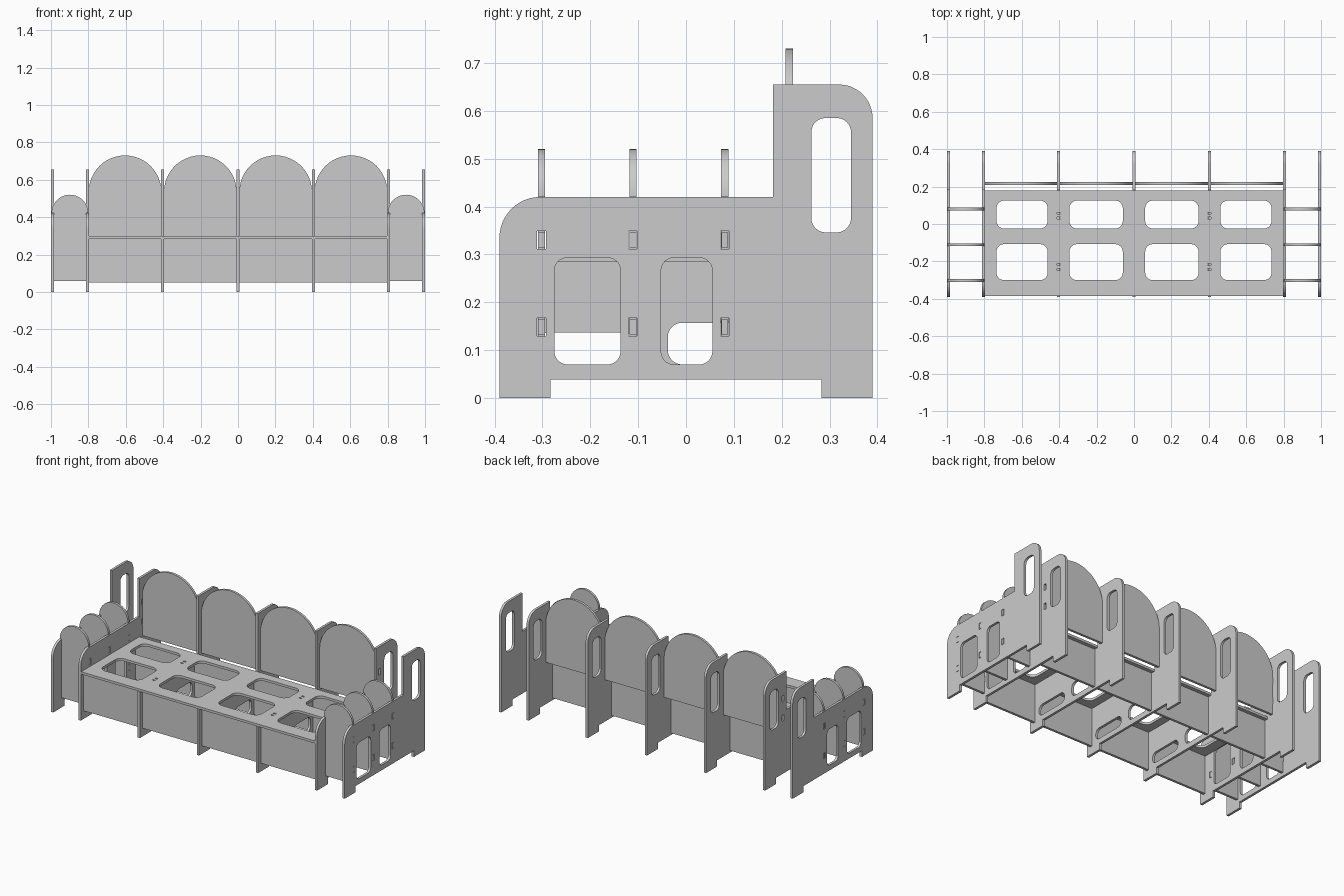
import bpy, math
from mathutils import Matrix, Vector

if "Cube" in bpy.data.objects:
    bpy.data.objects.remove(bpy.data.objects["Cube"])

T = 0.015  # sheet thickness

# local sheet axes (a, b, normal) -> world
AXES = {
    'X': Matrix(((0, 0, 1), (1, 0, 0), (0, 1, 0))),   # a=y, b=z
    'Y': Matrix(((1, 0, 0), (0, 0, -1), (0, 1, 0))),  # a=x, b=z
    'Z': Matrix.Identity(3),                          # a=x, b=y
}


def rounded(pts, n=12):
    """Right-angled outline; each point is (a, b) or (a, b, radius)."""
    out = []
    for i, q in enumerate(pts):
        p = Vector(q[:2])
        r = q[2] if len(q) > 2 else 0
        if r == 0:
            out.append(p)
            continue
        u = (Vector(pts[i - 1][:2]) - p).normalized() * r
        v = (Vector(pts[(i + 1) % len(pts)][:2]) - p).normalized() * r
        for k in range(n + 1):
            t = math.pi / 2 * k / n
            out.append(p + u + v - v * math.cos(t) - u * math.sin(t))
    return [p for i, p in enumerate(out) if (p - out[i - 1]).length > 1e-5]


def box(a0, a1, b0, b1, r=0.0):
    return [(a0, b0, r), (a1, b0, r), (a1, b1, r), (a0, b1, r)]


def slot(a, b, w=0.018, h=0.038):
    return box(a - w / 2, a + w / 2, b - h / 2, b + h / 2)


def sheet(name, axis, pos, outline, holes=(), thick=T):
    """Flat sheet with holes, centred on pos along its normal axis."""
    cu = bpy.data.curves.new(name, 'CURVE')
    cu.dimensions = '2D'
    cu.fill_mode = 'BOTH'
    cu.extrude = thick / 2
    for loop in [outline, *holes]:
        pts = rounded(loop)
        s = cu.splines.new('POLY')
        s.points.add(len(pts) - 1)
        for sp, p in zip(s.points, pts):
            sp.co = (p.x, p.y, 0, 1)
        s.use_cyclic_u = True
    tmp = bpy.data.objects.new(name + "_curve", cu)
    bpy.context.collection.objects.link(tmp)
    dg = bpy.context.evaluated_depsgraph_get()
    me = bpy.data.meshes.new_from_object(tmp.evaluated_get(dg))
    bpy.data.objects.remove(tmp)
    m = AXES[axis].to_4x4()
    m.translation = Vector([pos if c == axis else 0 for c in 'XYZ'])
    me.transform(m)
    ob = bpy.data.objects.new(name, me)
    bpy.context.collection.objects.link(ob)
    bpy.ops.object.select_all(action='DESELECT')
    ob.select_set(True)
    bpy.context.view_layer.objects.active = ob
    bpy.ops.object.shade_smooth_by_angle(angle=math.radians(30))
    return ob


FEET = [(-0.39, 0), (-0.283, 0), (-0.283, 0.038), (0.283, 0.038), (0.283, 0), (0.39, 0)]
BACK_TOP = [(0.39, 0.655, 0.07), (0.182, 0.655)]
HANDLE = box(0.262, 0.345, 0.346, 0.585, 0.03)
ARM_Y = (-0.302, -0.111, 0.081)
TAB_Z = (0.148, 0.33)
BACK_Y = 0.216

# end panels with arm height, windows and slots
arm_profile = FEET + BACK_TOP + [(0.182, 0.42), (-0.39, 0.42, 0.085)]
windows = [HANDLE, box(-0.275, -0.137, 0.07, 0.293, 0.027),
           box(-0.052, 0.055, 0.07, 0.293, 0.027)]
arm_slots = [slot(y, z) for y in ARM_Y for z in TAB_Z]
back_slots = [slot(BACK_Y, z) for z in (0.38, 0.5)]
for side, s in (("left", -1), ("right", 1)):
    sheet(side + "_outer_end", 'X', s * 0.9925, arm_profile, windows + arm_slots)
    sheet(side + "_inner_end", 'X', s * 0.805, arm_profile,
          windows + arm_slots + back_slots)

# middle ribs carrying the seat
rib_profile = FEET + BACK_TOP + [(0.182, 0.284), (-0.39, 0.284)]
rib_holes = [HANDLE, box(-0.315, -0.10, 0.07, 0.137, 0.03),
             box(-0.038, 0.12, 0.07, 0.157, 0.03)]
for name, x in (("left", -0.403), ("centre", 0), ("right", 0.403)):
    sheet(name + "_rib", 'X', x, rib_profile, rib_holes)

# seat board with eight rounded openings and tenon slots
seat_holes = []
for s in (-1, 1):
    for x0, x1 in ((0.06, 0.345), (0.462, 0.735)):
        for y0, y1 in ((-0.3, -0.108), (-0.024, 0.125)):
            a, b = sorted((s * x0, s * x1))
            seat_holes.append(box(a, b, y0, y1, 0.04))
    for y in (0.045, -0.23):
        for d in (-0.013, 0.013):
            seat_holes.append(slot(s * 0.403, y + d, 0.018, 0.009))
sheet("seat", 'Z', 0.2915, box(-0.7975, 0.7975, -0.386, 0.18), seat_holes)

# arched back panels, front and rear skirts in each bay
for i, cx in enumerate((-0.604, -0.2015, 0.2015, 0.604)):
    w = 0.194
    sheet(f"back_panel_{i + 1}", 'Y', BACK_Y, box(cx - w, cx + w, 0.295, 0.295) [:2]
          + [(cx + w, 0.73, w), (cx - w, 0.73, w)])
    for name, y in (("front_skirt", -0.355), ("rear_skirt", 0.15)):
        sheet(f"{name}_{i + 1}", 'Y', y, box(cx - w, cx + w, 0.05, 0.284))

# arched arm panels between the end panels, with through tabs
for side, s in (("left", -1), ("right", 1)):
    cx, w, r = s * 0.8988, 0.086, 0.098
    arch = [(cx - w, 0.06), (cx + w, 0.06), (cx + w, 0.421), (cx + r, 0.421),
            (cx + r, 0.52, r), (cx - r, 0.52, r), (cx - r, 0.421), (cx - w, 0.421)]
    for i, y in enumerate(ARM_Y):
        sheet(f"{side}_arm_panel_{i + 1}", 'Y', y, arch)
        for j, z in enumerate(TAB_Z):
            sheet(f"{side}_arm_tab_{i + 1}_{j + 1}", 'Y', y,
                  box(cx - 0.101, cx + 0.101, z - 0.016, z + 0.016), thick=0.014)
